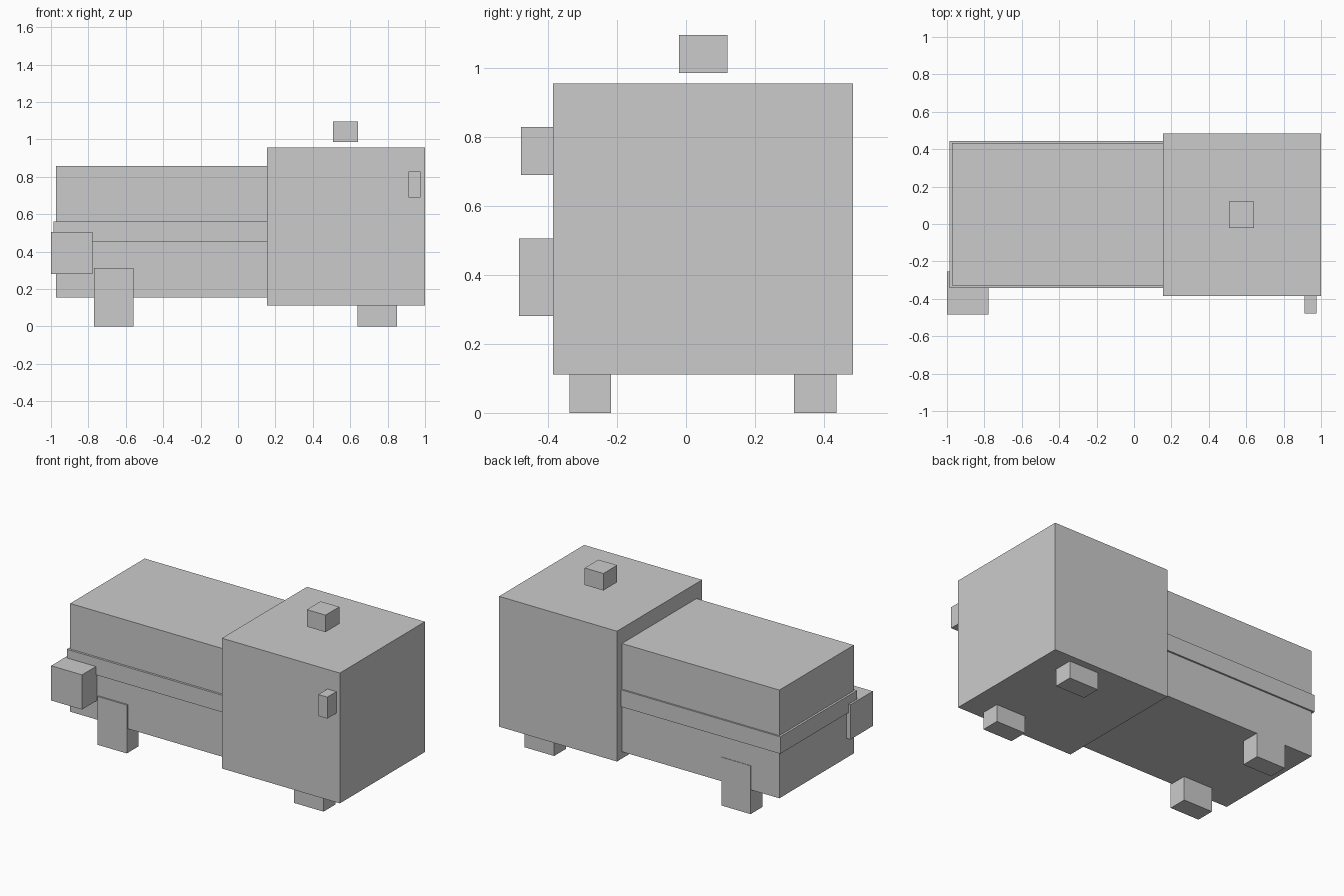
import bpy

if "Cube" in bpy.data.objects:
    bpy.data.objects.remove(bpy.data.objects["Cube"])


def box(name, x, y, z):
    """Axis-aligned box from (min, max) ranges."""
    bpy.ops.mesh.primitive_cube_add(size=1, location=[sum(r) / 2 for r in (x, y, z)])
    ob = bpy.context.object
    ob.name = name
    ob.scale = [r[1] - r[0] for r in (x, y, z)]
    bpy.ops.object.transform_apply(location=False, rotation=False, scale=True)
    return ob


# Main volumes
box("front_block", (0.155, 1.0), (-0.386, 0.485), (0.112, 0.956))
box("rear_body", (-0.973, 0.16), (-0.328, 0.434), (0.156, 0.857))
box("body_band", (-0.987, 0.16), (-0.342, 0.445), (0.452, 0.562))

# Legs
for x_name, x in (("rear", (-0.769, -0.56)), ("front", (0.639, 0.85))):
    for y_name, y in (("near", (-0.338, -0.217)), ("far", (0.314, 0.437))):
        box(f"{x_name}_{y_name}_leg", x, y, (0.0, 0.313))

# Small attached boxes
box("side_box", (-1.0, -0.779), (-0.484, -0.255), (0.281, 0.506))
box("side_knob", (0.911, 0.975), (-0.479, -0.37), (0.69, 0.829))
box("top_knob", (0.508, 0.642), (-0.021, 0.12), (0.986, 1.096))
